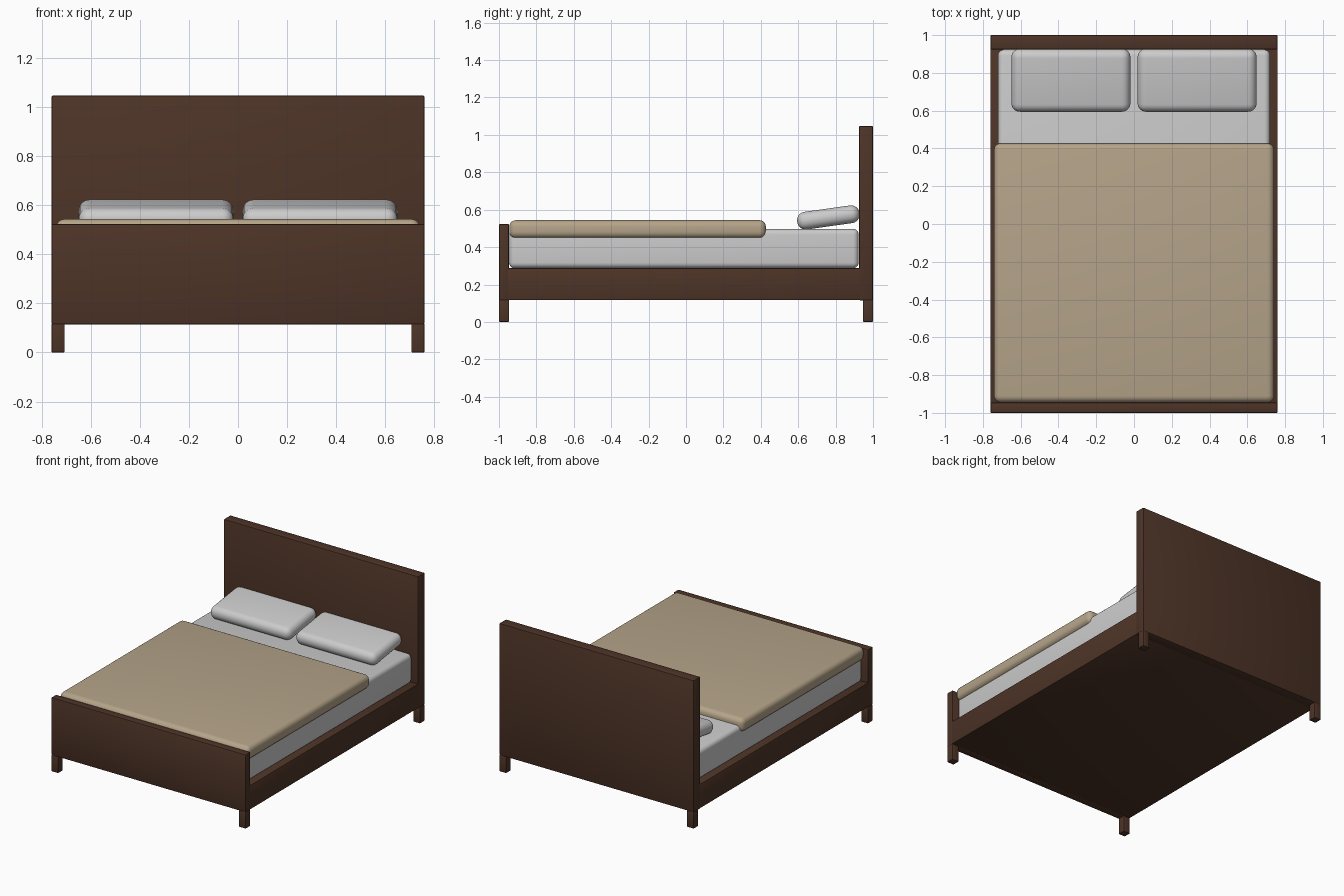
import bpy
from math import radians

if "Cube" in bpy.data.objects:
    bpy.data.objects.remove(bpy.data.objects["Cube"])


def material(name, color):
    m = bpy.data.materials.new(name)
    m.diffuse_color = (*color, 1)
    m.use_nodes = True
    m.node_tree.nodes["Principled BSDF"].inputs["Base Color"].default_value = m.diffuse_color
    return m


wood = material("dark_wood", (0.075, 0.034, 0.02))
linen = material("white_linen", (0.78, 0.78, 0.75))
wool = material("tan_fabric", (0.46, 0.37, 0.25))


def soft_box(name, lo, hi, bevel, segments, mat, tilt=0):
    """Rounded box between two corners, optionally tilted about x."""
    center = [(a + b) / 2 for a, b in zip(lo, hi)]
    bpy.ops.mesh.primitive_cube_add(size=1, location=center)
    ob = bpy.context.object
    ob.name = name
    ob.scale = [b - a for a, b in zip(lo, hi)]
    bpy.ops.object.transform_apply(location=False, rotation=False, scale=True)
    mod = ob.modifiers.new("round", 'BEVEL')
    mod.width = bevel
    mod.segments = segments
    bpy.ops.object.modifier_apply(modifier=mod.name)
    ob.rotation_euler.x = radians(tilt)
    ob.data.materials.append(mat)
    bpy.ops.object.shade_smooth_by_angle(angle=radians(35))
    return ob


# Wooden frame
soft_box("headboard", (-0.76, 0.925, 0.115), (0.76, 1.0, 1.047), 0.006, 2, wood)
soft_box("footboard", (-0.76, -1.0, 0.115), (0.76, -0.946, 0.523), 0.006, 2, wood)
soft_box("bed_base", (-0.76, -0.96, 0.117), (0.76, 0.94, 0.288), 0.005, 2, wood)

# Legs at the four corners
for side, x in (("left", -0.76), ("right", 0.706)):
    for end, y in (("front", -1.0), ("back", 0.946)):
        soft_box(f"{end}_{side}_leg", (x, y, 0), (x + 0.054, y + 0.054, 0.118),
                 0.005, 2, wood)

# Bedding
soft_box("mattress", (-0.72, -0.946, 0.287), (0.72, 0.923, 0.497), 0.03, 5, linen)
soft_box("blanket", (-0.741, -0.945, 0.447), (0.741, 0.427, 0.544), 0.035, 5, wool)

# Pair of pillows leaning on the headboard
for side, x in (("left", -0.334), ("right", 0.334)):
    soft_box(f"{side}_pillow", (x - 0.315, 0.593, 0.511), (x + 0.315, 0.929, 0.606),
             0.045, 6, linen, tilt=8)
